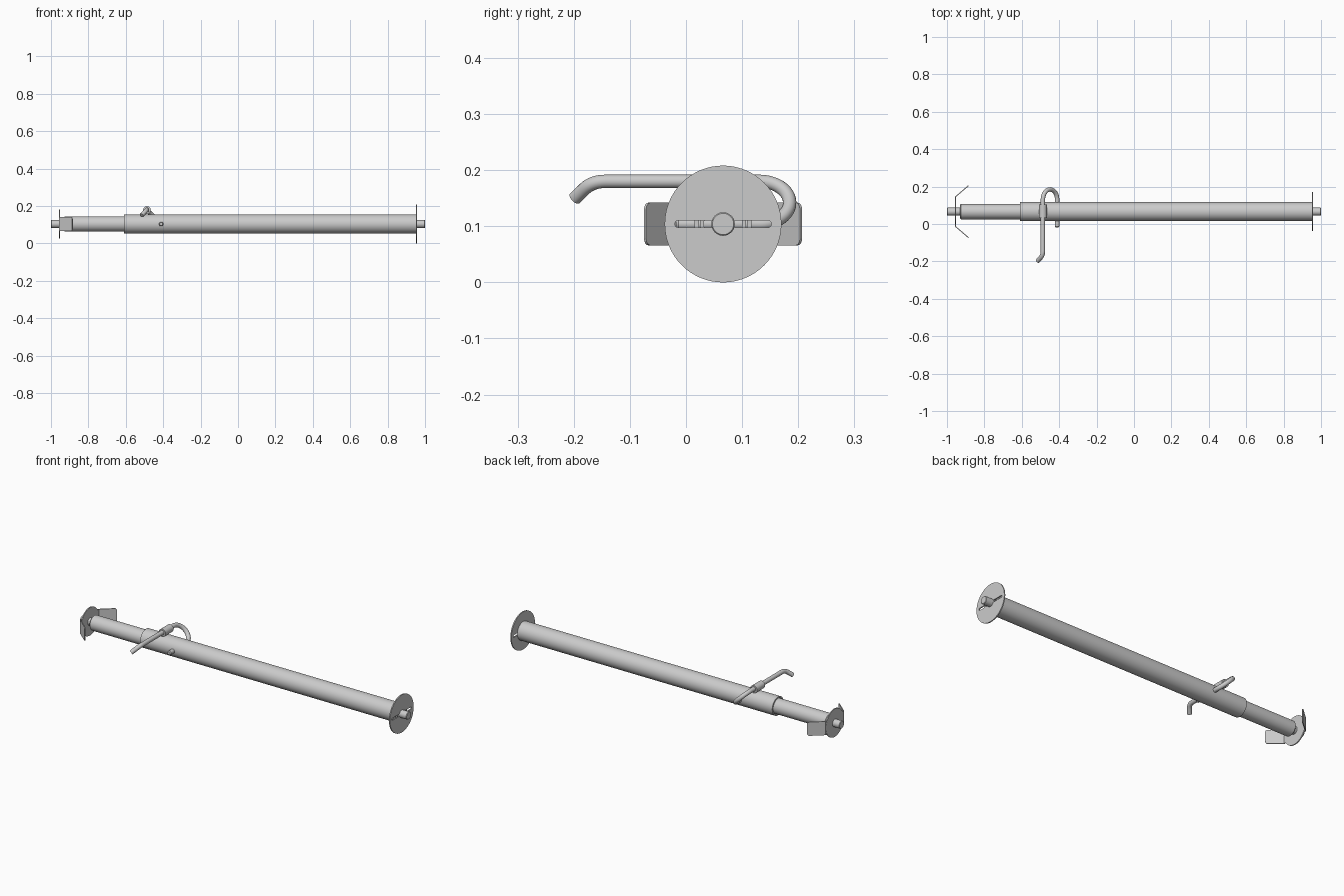
import bpy, bmesh
from math import sin, cos, pi
from mathutils import Vector

if "Cube" in bpy.data.objects:
    bpy.data.objects.remove(bpy.data.objects["Cube"])

Y0, Z0 = 0.066, 0.104   # main axis of the prop


def finish(name, bm, loc=(0, Y0, Z0)):
    bmesh.ops.recalc_face_normals(bm, faces=bm.faces[:])
    me = bpy.data.meshes.new(name)
    bm.to_mesh(me)
    bm.free()
    ob = bpy.data.objects.new(name, me)
    ob.location = loc
    bpy.context.collection.objects.link(ob)
    return ob


def smooth(ob):
    bpy.ops.object.select_all(action='DESELECT')
    ob.select_set(True)
    bpy.context.view_layer.objects.active = ob
    bpy.ops.object.shade_smooth_by_angle(angle=0.6)
    return ob


def lathe(name, profile, closed=False, n=64, loc=(0, Y0, Z0), axis='X'):
    """Spin (along, radius) points; axis X or Y."""
    bm = bmesh.new()
    rings = []
    for a, r in profile:
        ring = []
        for i in range(n):
            c, s = r * cos(2 * pi * i / n), r * sin(2 * pi * i / n)
            ring.append(bm.verts.new((a, c, s) if axis == 'X' else (c, a, s)))
        rings.append(ring)
    pairs = list(zip(rings, rings[1:]))
    if closed:
        pairs.append((rings[-1], rings[0]))
    else:
        bm.faces.new(rings[0])
        bm.faces.new(rings[-1])
    for p, q in pairs:
        for i in range(n):
            j = (i + 1) % n
            bm.faces.new((p[i], p[j], q[j], q[i]))
    return smooth(finish(name, bm, loc))


# Telescoping tubes
lathe("outer_tube", [(-0.61, 0.051), (0.953, 0.051), (0.953, 0.043), (-0.61, 0.043)], True)
lathe("inner_tube", [(-0.93, 0.036), (-0.925, 0.041), (-0.2, 0.041), (-0.2, 0.034), (-0.92, 0.034)])

# End studs
for s, name in ((1, "right_stud"), (-1, "left_stud")):
    lathe(name, [(s * 0.925, 0.021), (s * 0.998, 0.021), (s * 1.0, 0.019)], n=32)

# Round base plate with a long slot cut across it
base = lathe("base_plate", [(0.951, 0.104), (0.957, 0.104)], n=96)
bm = bmesh.new()
outline = []
for side in (1, -1):
    for i in range(13):
        a = -pi / 2 + pi * i / 12
        outline.append((side * (0.08 + 0.006 * cos(a)), side * 0.006 * sin(a)))
lo = [bm.verts.new((0.93, y, z)) for y, z in outline]
hi = [bm.verts.new((0.98, y, z)) for y, z in outline]
bm.faces.new(lo)
bm.faces.new(hi)
for i in range(len(lo)):
    j = (i + 1) % len(lo)
    bm.faces.new((lo[i], lo[j], hi[j], hi[i]))
cutter = finish("slot_cutter", bm)
cutter.hide_render = True
cut = base.modifiers.new("slot", 'BOOLEAN')
cut.object = cutter
cut.solver = 'EXACT'
bpy.context.view_layer.objects.active = base
bpy.ops.object.modifier_move_to_index(modifier="slot", index=0)
bpy.ops.object.modifier_apply(modifier="slot")
bpy.data.objects.remove(cutter)

# Head plate with two bent wings
lathe("head_plate", [(-0.958, 0.077), (-0.952, 0.077)], n=64)
bm = bmesh.new()
cols = [[bm.verts.new((x, y, z)) for z in (-0.038, 0.038)]
        for x, y in ((-0.955, 0.05), (-0.955, 0.079), (-0.885, 0.139))]
for p, q in zip(cols, cols[1:]):
    bm.faces.new((p[0], q[0], q[1], p[1]))
bmesh.ops.bevel(bm, geom=cols[-1], offset=0.012, segments=4, affect='VERTICES', profile=0.5)
wings = finish("head_wings", bm)
mir = wings.modifiers.new("mirror", 'MIRROR')
mir.use_axis = (False, True, False)
sol = wings.modifiers.new("thickness", 'SOLIDIFY')
sol.thickness, sol.offset = 0.005, 0

# Bent locking pin: handle, U-bend, then straight through the tubes
top, low = Vector((-0.487, 0, 0.180)), Vector((-0.411, 0, Z0))
mid, half = (top + low) / 2, (top - low) / 2
pts = [Vector((-0.515, -0.198, 0.150))]
a, b, c = pts[0], Vector((-0.487, -0.167, 0.180)), Vector((-0.487, -0.12, 0.180))
s, e = b.lerp(a, 0.45), b.lerp(c, 0.5)
for i in range(9):
    t = i / 8
    pts.append(s * (1 - t) ** 2 + b * 2 * t * (1 - t) + e * t * t)
for i in range(25):
    t = pi * i / 24
    pts.append(mid + half * cos(t) + Vector((0, 0.131 + half.length * sin(t), 0)))
pts += [Vector((-0.411, y, Z0)) for y in (-0.013, -0.018)]
cu = bpy.data.curves.new("locking_pin", 'CURVE')
cu.dimensions = '3D'
cu.bevel_depth, cu.bevel_resolution, cu.use_fill_caps = 0.012, 6, True
sp = cu.splines.new('POLY')
sp.points.add(len(pts) - 1)
for p, v in zip(sp.points, pts):
    p.co = (*v, 1)
sp.points[-1].radius = 0.65
pin = bpy.data.objects.new("locking_pin", cu)
bpy.context.collection.objects.link(pin)
bpy.ops.object.select_all(action='DESELECT')
pin.select_set(True)
bpy.context.view_layer.objects.active = pin
bpy.ops.object.convert(target='MESH')
smooth(bpy.context.view_layer.objects.active)

# Sleeve welded on the tube that holds the pin handle
lathe("pin_sleeve", [(-0.035, 0.021), (0.035, 0.021), (0.035, 0.012), (-0.035, 0.012)],
      True, 32, (-0.487, 0.068, 0.178), 'Y')
